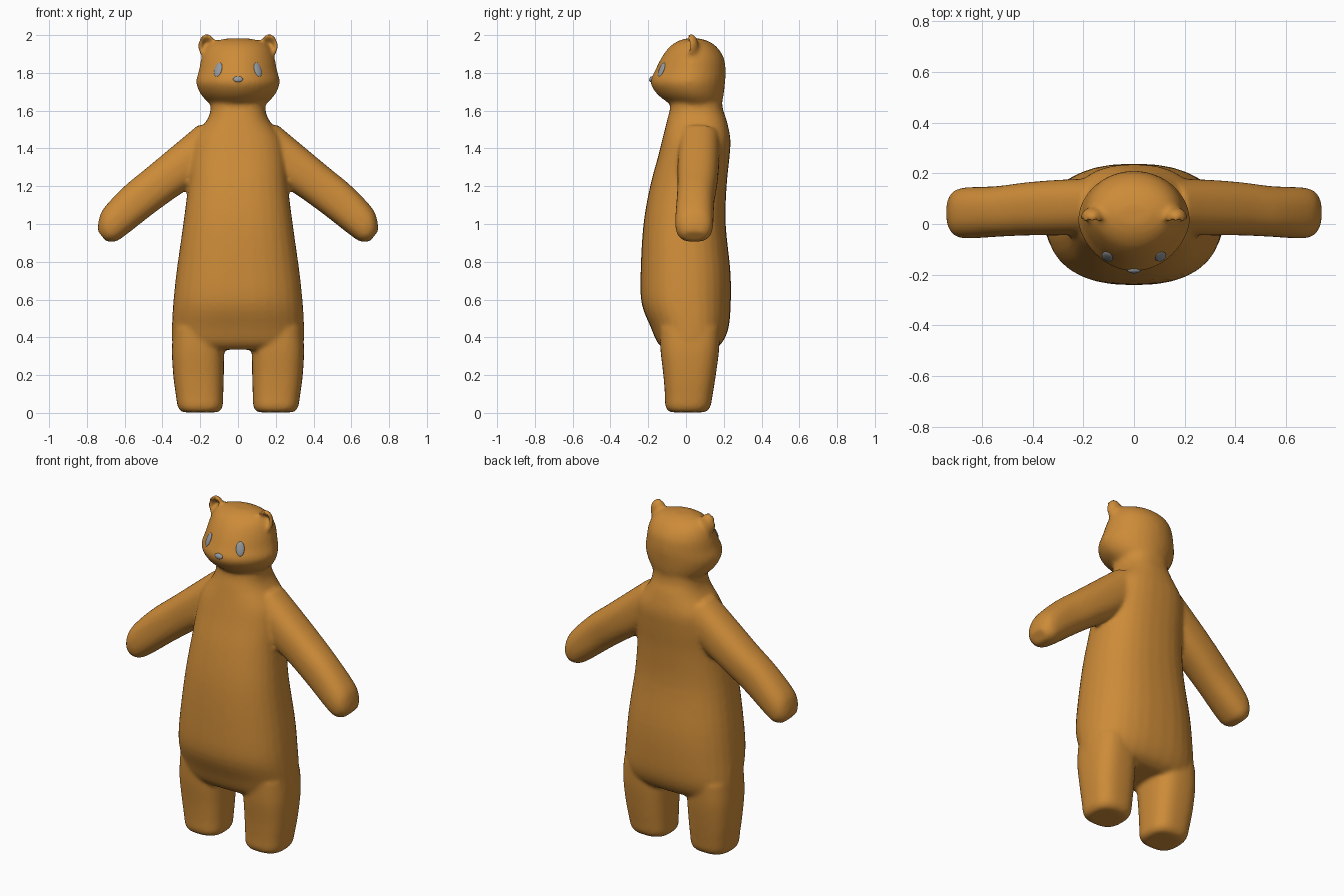
import bpy, bmesh, math
from mathutils import Matrix, Vector

cube = bpy.data.objects.get("Cube")
if cube:
    bpy.data.objects.remove(cube)


def material(name, rgb):
    mat = bpy.data.materials.new(name)
    mat.use_nodes = True
    colour = (*rgb, 1)
    mat.diffuse_color = colour
    mat.node_tree.nodes["Principled BSDF"].inputs["Base Color"].default_value = colour
    return mat


fur = material("honey_brown_fur", (0.61, 0.26, 0.04))
grey = material("grey_features", (0.30, 0.32, 0.34))
bm = bmesh.new()


def curve(a, b, c, d, t):
    """Smooth interpolation between rings b and c."""
    return [q + 0.5 * t * (r - p + t * (2*p - 5*q + 4*r - s + t * (3*(q - r) + s - p)))
            for p, q, r, s in zip(a, b, c, d)]


def loft(rings, power=2.4, taper=0.0, matrix=Matrix(), steps=4, sides=32):
    """Skin rings given as (centre x, front y, back y, height, half width)."""
    ext = [rings[0]] + rings + [rings[-1]]
    fine = [curve(*ext[i:i + 4], k / steps) for i in range(len(rings) - 1) for k in range(steps)]
    fine.append(rings[-1])
    loops = []
    for cx, front, back, z, half in fine:
        loop = []
        for k in range(sides):
            a = 2 * math.pi * k / sides
            c, s = math.cos(a), math.sin(a)
            x = math.copysign(abs(c) ** (2 / power), c) * half
            y = math.copysign(abs(s) ** (2 / power), s)
            x *= 1 - taper * max(0, -y)
            co = Vector((cx + x, (front + back) / 2 + y * (back - front) / 2, z))
            loop.append(bm.verts.new(matrix @ co))
        loops.append(loop)
    for lo, hi in zip(loops, loops[1:]):
        for k in range(sides):
            n = (k + 1) % sides
            bm.faces.new((lo[k], lo[n], hi[n], hi[k]))
    bm.faces.new(loops[0][::-1])
    bm.faces.new(loops[-1])


# Torso and neck
loft([(0, -.11, .14, .335, .30), (0, -.15, .19, .37, .345), (0, -.185, .225, .45, .35),
      (0, -.235, .237, .58, .343), (0, -.24, .235, .75, .325), (0, -.225, .21, 1.0, .29),
      (0, -.19, .215, 1.2, .265), (0, -.15, .23, 1.35, .255), (0, -.125, .235, 1.45, .235),
      (0, -.10, .215, 1.55, .165), (0, -.085, .195, 1.61, .145), (0, -.08, .19, 1.68, .145)])

# Head with a tapered muzzle
loft([(0, -.06, .17, 1.61, .12), (0, -.10, .19, 1.645, .16), (0, -.155, .2, 1.69, .20),
      (0, -.188, .207, 1.75, .222), (0, -.165, .21, 1.81, .208), (0, -.13, .2, 1.88, .193),
      (0, -.09, .165, 1.935, .168), (0, -.045, .12, 1.967, .125), (0, .0, .07, 1.982, .06)],
     power=2.0, taper=0.12)

for side in (-1, 1):
    # Leg
    loft([(side * .2, -.085, .10, .003, .095), (side * .2, -.108, .128, .03, .118),
          (side * .204, -.112, .142, .1, .126), (side * .209, -.12, .158, .2, .134),
          (side * .212, -.135, .175, .33, .138), (side * .212, -.14, .18, .45, .13)], power=2.7)

    # Arm, built along its own sloping axis
    frame = Matrix(((side * .625, 0, side * .78, side * .2), (0, 1, 0, 0),
                    (.78, 0, -.625, 1.36), (0, 0, 0, 1)))
    loft([(.015, -.04, .18, -.1, .12), (.015, -.045, .175, .1, .116),
          (.02, -.045, .165, .26, .108), (.022, -.05, .15, .41, .104),
          (.012, -.057, .145, .57, .092), (-.002, -.048, .135, .635, .07),
          (-.006, -.015, .105, .672, .035)], matrix=frame)

    # Ear with a hollow pressed into its front
    ear = bmesh.ops.create_uvsphere(bm, u_segments=32, v_segments=20, radius=1)["verts"]
    for v in ear:
        x, y, z = v.co
        rim = math.hypot(x, z)
        if y < 0:
            y *= 2 * rim * rim - 0.8
        v.co = (side * (.165 + .046 * x), .025 + .042 * y, 1.942 + .066 * z)

bmesh.ops.recalc_face_normals(bm, faces=bm.faces)
mesh = bpy.data.meshes.new("body")
bm.to_mesh(mesh)
bm.free()
body = bpy.data.objects.new("body", mesh)
bpy.context.collection.objects.link(body)
mesh.materials.append(fur)

# Fuse the parts into one soft skin
fuse = body.modifiers.new("fuse", 'REMESH')
fuse.mode = 'VOXEL'
fuse.voxel_size = 0.011
fuse.use_smooth_shade = True
soften = body.modifiers.new("soften", 'SMOOTH')
soften.factor = 0.5
soften.iterations = 9

depsgraph = bpy.context.evaluated_depsgraph_get()
depsgraph.update()
skin = body.evaluated_get(depsgraph)


def feature(name, x, z, size):
    """Flattened bead resting on the face."""
    hit, point, normal, _ = skin.ray_cast(Vector((x, -1, z)), Vector((0, 1, 0)))
    bpy.ops.mesh.primitive_uv_sphere_add(segments=24, ring_count=14, radius=1, location=point)
    obj = bpy.context.object
    obj.name = name
    obj.scale = size
    obj.rotation_euler = (-normal).to_track_quat('Y', 'Z').to_euler()
    obj.data.materials.append(grey)
    bpy.ops.object.shade_smooth()


feature("right_eye", -.105, 1.817, (.023, .009, .041))
feature("left_eye", .105, 1.817, (.023, .009, .041))
feature("nose", 0, 1.766, (.026, .011, .016))
